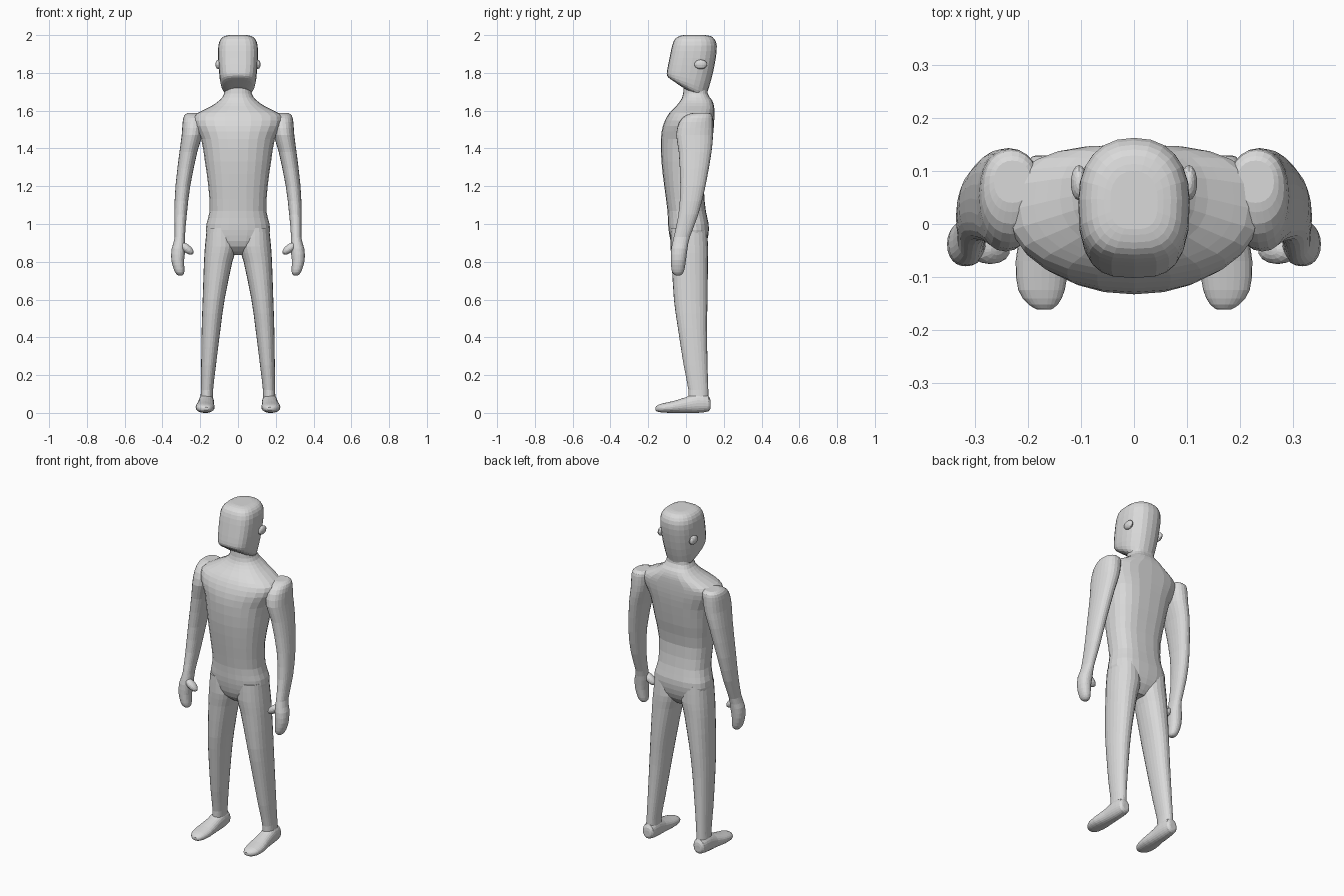
import bpy, bmesh, math
from mathutils import Vector, Matrix

SIDES = 24
grey = bpy.data.materials.new("plain grey")
grey.diffuse_color = (0.7, 0.7, 0.7, 1)


def finish(name, bm):
    bmesh.ops.recalc_face_normals(bm, faces=bm.faces)
    me = bpy.data.meshes.new(name)
    bm.to_mesh(me)
    bm.free()
    me.materials.append(grey)
    ob = bpy.data.objects.new(name, me)
    bpy.context.collection.objects.link(ob)
    return ob


def refine(rows):
    # Add a smooth in-between section in each gap
    out = []
    for i in range(len(rows) - 1):
        p, a, b, q = rows[max(i - 1, 0)], rows[i], rows[i + 1], rows[min(i + 2, len(rows) - 1)]
        out.append(a)
        out.append([(9 * (s + t) - r - u) / 16 for r, s, t, u in zip(p, a, b, q)])
    out.append(rows[-1])
    return out


def curve(angle, n):
    c, s = math.cos(angle), math.sin(angle)
    return (math.copysign(abs(c) ** (2 / n), c), math.copysign(abs(s) ** (2 / n), s))


def loft(name, rows, side=1, n_front=2.2, n_back=2.2, along_y=False):
    # Row: station, centre x, half width, low edge, high edge, tilt
    bm = bmesh.new()
    rings = []
    for st, cx, rx, lo, hi, tilt in refine([list(r) for r in rows]):
        ring = []
        for k in range(SIDES):
            a = 2 * math.pi * k / SIDES
            u, v = curve(a, n_back if math.sin(a) > 0 else n_front)
            x = side * (cx + rx * u)
            w = (lo + hi) / 2 + (hi - lo) / 2 * v
            co = (x, st, w) if along_y else (x, w, st - tilt * (w - 0.03))
            ring.append(bm.verts.new(co))
        rings.append(ring)
    for r0, r1 in zip(rings, rings[1:]):
        for k in range(SIDES):
            j = (k + 1) % SIDES
            bm.faces.new((r0[k], r0[j], r1[j], r1[k]))
    bm.faces.new(rings[0][::-1])
    bm.faces.new(rings[-1])
    return finish(name, bm)


def blob(name, centre, radii, turn=0.0):
    bm = bmesh.new()
    m = (Matrix.Translation(Vector(centre)) @ Matrix.Rotation(turn, 4, 'Y')
         @ Matrix.Diagonal((*radii, 1)))
    bmesh.ops.create_uvsphere(bm, u_segments=14, v_segments=9, radius=1, matrix=m)
    return finish(name, bm)


# Torso, shoulder slope and neck
body = loft("body", [
    (0.835, 0, 0.04, -0.02, 0.06, 0),
    (0.88, 0, 0.12, -0.07, 0.10, 0),
    (0.94, 0, 0.165, -0.088, 0.118, 0),
    (1.00, 0, 0.167, -0.095, 0.12, 0),
    (1.07, 0, 0.15, -0.098, 0.105, 0),
    (1.20, 0, 0.157, -0.115, 0.095, 0),
    (1.33, 0, 0.175, -0.13, 0.12, 0),
    (1.45, 0, 0.195, -0.133, 0.14, 0),
    (1.52, 0, 0.23, -0.122, 0.148, 0),
    (1.57, 0, 0.235, -0.10, 0.15, 0),
    (1.60, 0, 0.19, -0.077, 0.15, 0),
    (1.625, 0, 0.14, -0.052, 0.148, 0),
    (1.655, 0, 0.098, -0.028, 0.138, 0),
    (1.69, 0, 0.073, -0.015, 0.115, 0),
    (1.76, 0, 0.066, -0.01, 0.11, 0)], n_front=2.2, n_back=2.8)

# Head with a raised, squared chin
parts = [loft("head", [
    (1.695, 0, 0.055, -0.03, 0.085, 0.6),
    (1.71, 0, 0.08, -0.08, 0.105, 0.5),
    (1.74, 0, 0.093, -0.10, 0.117, 0.35),
    (1.80, 0, 0.10, -0.10, 0.14, 0.1),
    (1.88, 0, 0.105, -0.087, 0.158, 0),
    (1.945, 0, 0.104, -0.073, 0.163, 0),
    (1.98, 0, 0.091, -0.058, 0.15, 0),
    (1.995, 0, 0.07, -0.035, 0.13, 0),
    (2.00, 0, 0.045, -0.01, 0.10, 0)], n_front=3.0, n_back=2.3)]

for side, tag in ((1, "left"), (-1, "right")):
    # Arm running into a mitten hand
    parts.append(loft(tag + "_arm", [
        (1.588, 0.23, 0.035, 0.04, 0.12, 0),
        (1.575, 0.232, 0.052, 0.00, 0.138, 0),
        (1.54, 0.235, 0.058, -0.035, 0.143, 0),
        (1.47, 0.243, 0.055, -0.052, 0.143, 0),
        (1.38, 0.263, 0.047, -0.038, 0.135, 0),
        (1.20, 0.292, 0.039, -0.03, 0.103, 0),
        (1.05, 0.304, 0.033, -0.04, 0.065, 0),
        (0.93, 0.308, 0.027, -0.065, 0.02, 0),
        (0.87, 0.315, 0.036, -0.078, 0.008, 0),
        (0.81, 0.319, 0.034, -0.08, 0.00, 0),
        (0.76, 0.312, 0.028, -0.077, -0.008, 0),
        (0.737, 0.307, 0.021, -0.068, -0.018, 0),
        (0.728, 0.306, 0.011, -0.055, -0.03, 0)], side))
    parts.append(blob(tag + "_thumb", (side * 0.272, -0.05, 0.87),
                      (0.045, 0.026, 0.022), -side * math.radians(38)))
    # Tapered leg
    parts.append(loft(tag + "_leg", [
        (0.98, 0.09, 0.075, -0.08, 0.11, 0),
        (0.88, 0.091, 0.084, -0.082, 0.117, 0),
        (0.80, 0.105, 0.075, -0.076, 0.116, 0),
        (0.60, 0.129, 0.058, -0.064, 0.114, 0),
        (0.45, 0.142, 0.050, -0.043, 0.111, 0),
        (0.25, 0.156, 0.039, -0.012, 0.114, 0),
        (0.12, 0.164, 0.032, 0.013, 0.118, 0),
        (0.05, 0.167, 0.034, 0.01, 0.12, 0)], side))
    # Foot pointing forward
    parts.append(loft(tag + "_foot", [
        (0.13, 0.167, 0.018, 0.025, 0.06, 0),
        (0.118, 0.167, 0.034, 0.008, 0.092, 0),
        (0.06, 0.168, 0.041, 0.0, 0.104, 0),
        (0.00, 0.17, 0.043, 0.0, 0.083, 0),
        (-0.07, 0.174, 0.050, 0.0, 0.062, 0),
        (-0.125, 0.175, 0.044, 0.002, 0.050, 0),
        (-0.152, 0.172, 0.028, 0.007, 0.040, 0),
        (-0.162, 0.17, 0.013, 0.014, 0.030, 0)], side, along_y=True))
    # Ear
    parts.append(blob(tag + "_ear", (side * 0.104, 0.078, 1.845), (0.016, 0.034, 0.025)))

# Fuse everything into one skin
bpy.context.view_layer.objects.active = body
for part in parts:
    mod = body.modifiers.new("join", 'BOOLEAN')
    mod.operation = 'UNION'
    mod.solver = 'EXACT'
    mod.object = part
    bpy.ops.object.modifier_apply(modifier=mod.name)
    bpy.data.objects.remove(part, do_unlink=True)
